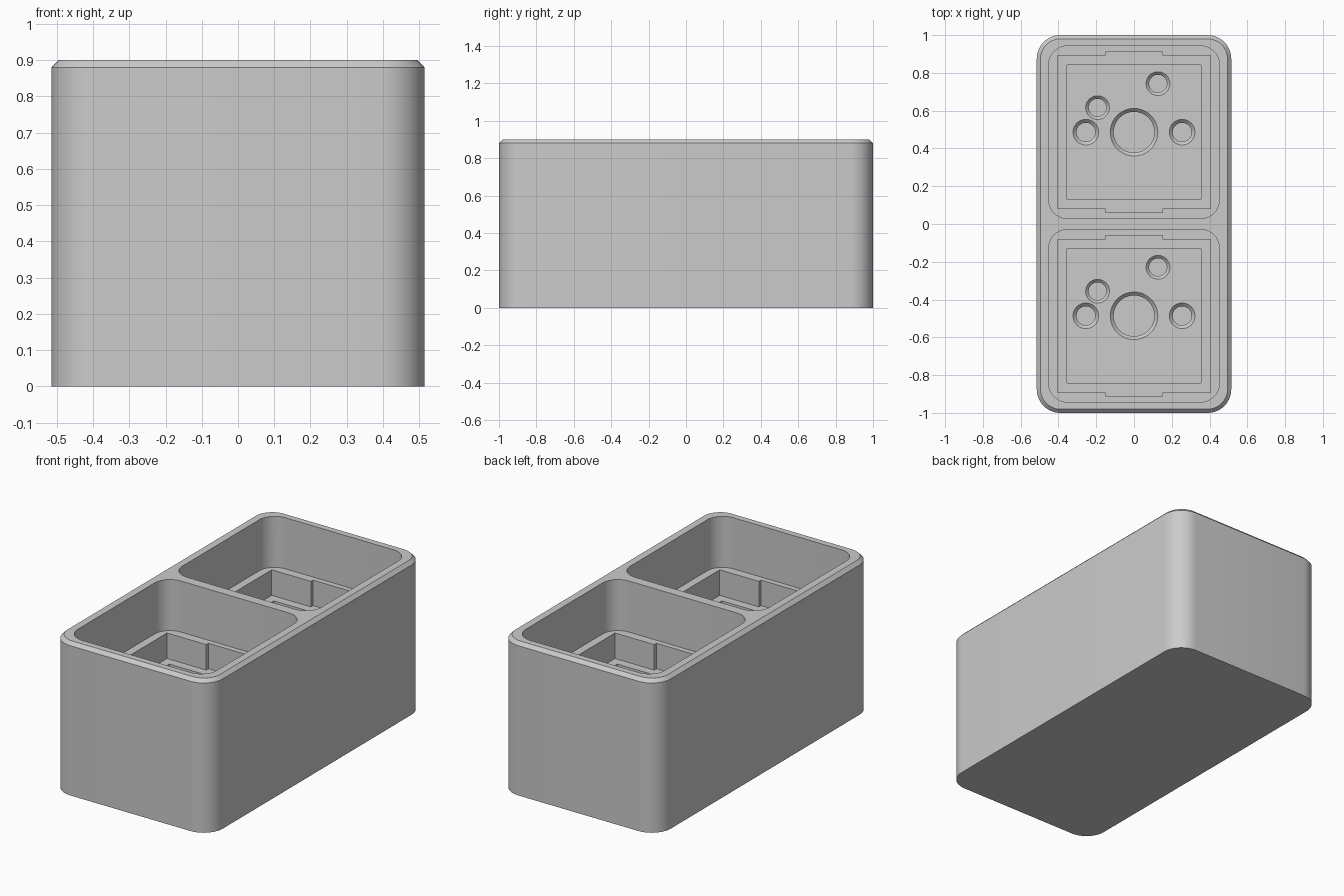
import bpy, bmesh, math

if "Cube" in bpy.data.objects:
    bpy.data.objects.remove(bpy.data.objects["Cube"])

def rounded(hx, hy, r, n=10):
    pts = []
    for k, (sx, sy) in enumerate([(1, 1), (-1, 1), (-1, -1), (1, -1)]):
        for i in range(n + 1):
            a = math.pi / 2 * (k + i / n)
            pts.append((sx * (hx - r) + r * math.cos(a), sy * (hy - r) + r * math.sin(a)))
    return pts

def circle(r, n=40):
    return [(r * math.cos(2 * math.pi * i / n), r * math.sin(2 * math.pi * i / n)) for i in range(n)]

def loft(name, sections, cx=0, cy=0):
    """Solid through stacked outlines: [(points, z), ...] from bottom to top."""
    bm = bmesh.new()
    rings = [[bm.verts.new((x + cx, y + cy, z)) for x, y in pts] for pts, z in sections]
    bm.faces.new(rings[0][::-1])
    bm.faces.new(rings[-1])
    for lo, hi in zip(rings, rings[1:]):
        for i in range(len(lo)):
            j = (i + 1) % len(lo)
            bm.faces.new((lo[i], lo[j], hi[j], hi[i]))
    me = bpy.data.meshes.new(name)
    bm.to_mesh(me)
    bm.free()
    ob = bpy.data.objects.new(name, me)
    bpy.context.collection.objects.link(ob)
    return ob

def cut(target, cutter):
    cutter.hide_render = True
    bpy.context.view_layer.objects.active = target
    m = target.modifiers.new("cut", 'BOOLEAN')
    m.operation, m.solver, m.object = 'DIFFERENCE', 'EXACT', cutter
    bpy.ops.object.modifier_apply(modifier=m.name)
    bpy.data.objects.remove(cutter)

LEDGE, SEAT, FLOOR, PIN_END = 0.60, 0.45, 0.20, 0.035

# Block with chamfered top rim
case = loft("case", [(rounded(0.515, 1.0, 0.125), 0), (rounded(0.515, 1.0, 0.125), 0.88),
                     (rounded(0.495, 0.98, 0.105), 0.9)])

# Stepped well outlines: rounded pocket, notched recess, square socket
pocket = rounded(0.452, 0.457, 0.10)
h, w, d = 0.405, 0.15, 0.425
half = [(h, -h), (h, h), (w, h), (w, d), (-w, d), (-w, h)]
notched = half + [(-x, -y) for x, y in half]
notched = list(dict.fromkeys(notched))
square = [(-0.355, -0.355), (0.355, -0.355), (0.355, 0.355), (-0.355, 0.355)]

# Pin holes: x, y, mouth radius, bore radius
holes = [(0, 0, 0.126, 0.108), (-0.255, 0, 0.068, 0.050), (0.255, 0, 0.068, 0.050),
         (-0.193, 0.13, 0.063, 0.047), (0.127, 0.257, 0.063, 0.047)]

for cy in (-0.486, 0.486):
    cut(case, loft("pocket_cutter", [(pocket, LEDGE), (pocket, 1.0)], 0, cy))
    cut(case, loft("recess_cutter", [(notched, SEAT), (notched, 0.7)], 0, cy))
    cut(case, loft("socket_cutter", [(square, FLOOR), (square, 0.5)], 0, cy))
    for x, y, mouth, bore in holes:
        cut(case, loft("hole_cutter", [(circle(bore), PIN_END), (circle(bore), FLOOR - (mouth - bore)),
                                       (circle(mouth), FLOOR), (circle(mouth), FLOOR + 0.05)], x, cy + y))

bpy.ops.object.select_all(action='DESELECT')
case.select_set(True)
bpy.context.view_layer.objects.active = case
bpy.ops.object.shade_smooth_by_angle(angle=math.radians(30))
